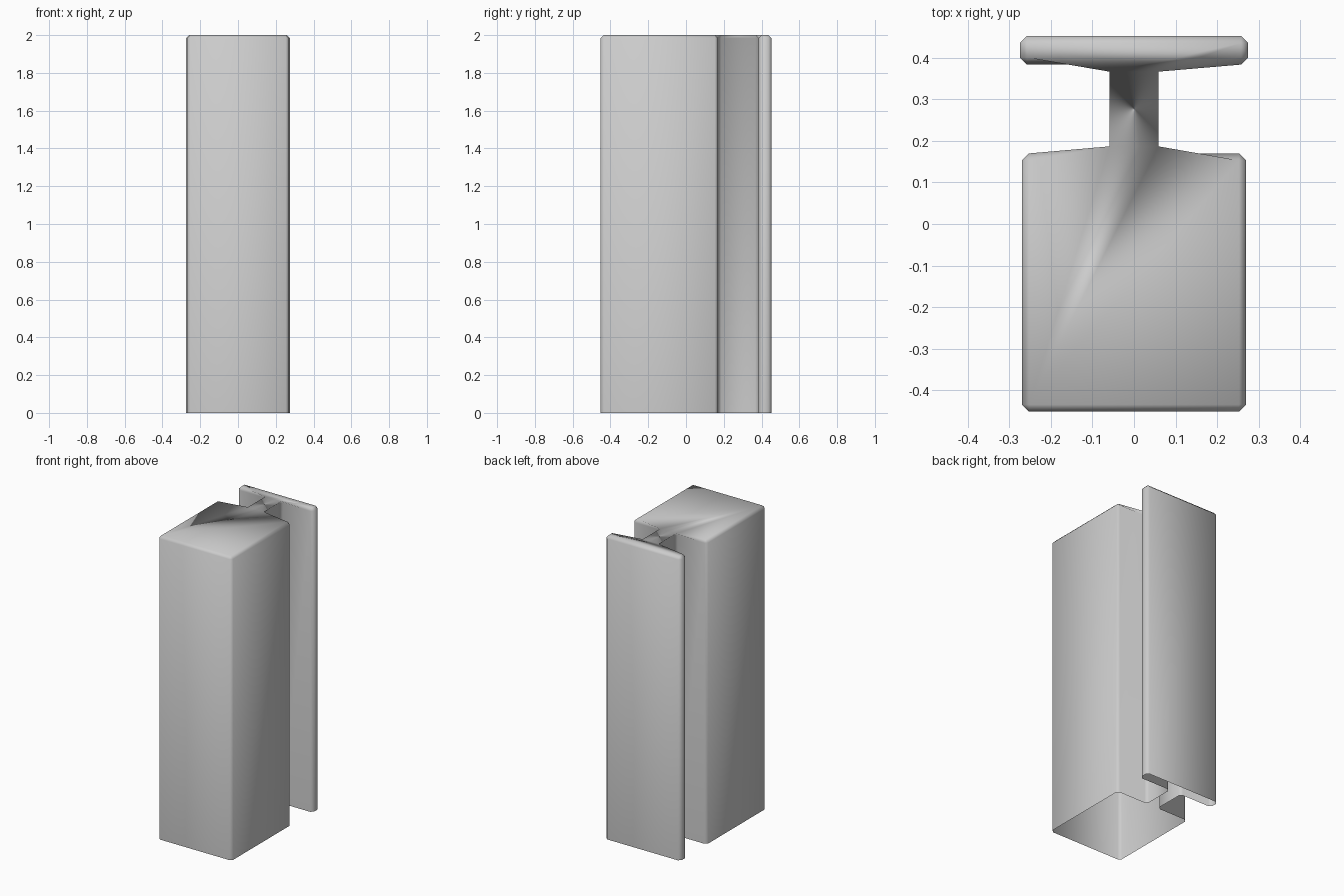
import bpy, bmesh

if "Cube" in bpy.data.objects:
    bpy.data.objects.remove(bpy.data.objects["Cube"])

# Half profile of the column seen from above: block, web, flange
half = [(0.27, -0.452), (0.27, 0.17), (0.042, 0.17),
        (0.042, 0.384), (0.275, 0.384), (0.275, 0.453)]
profile = half + [(-x, y) for x, y in reversed(half)]

# Raise the profile into walls with a cap; the underside stays open
bm = bmesh.new()
low = [bm.verts.new((x, y, 0)) for x, y in profile]
high = [bm.verts.new((x, y, 2)) for x, y in profile]
n = len(profile)
for i in range(n):
    j = (i + 1) % n
    bm.faces.new((low[i], low[j], high[j], high[i]))
bm.faces.new(high)

# Chamfer the upright corners and the top rim
edges = [e for e in bm.edges if not e.is_boundary]
bmesh.ops.bevel(bm, geom=edges, offset=0.017, offset_type='OFFSET',
                segments=1, profile=0.5, affect='EDGES')
bm.normal_update()
for f in bm.faces:
    f.smooth = True

mesh = bpy.data.meshes.new("column")
bm.to_mesh(mesh)
bm.free()
bpy.context.collection.objects.link(bpy.data.objects.new("column", mesh))
